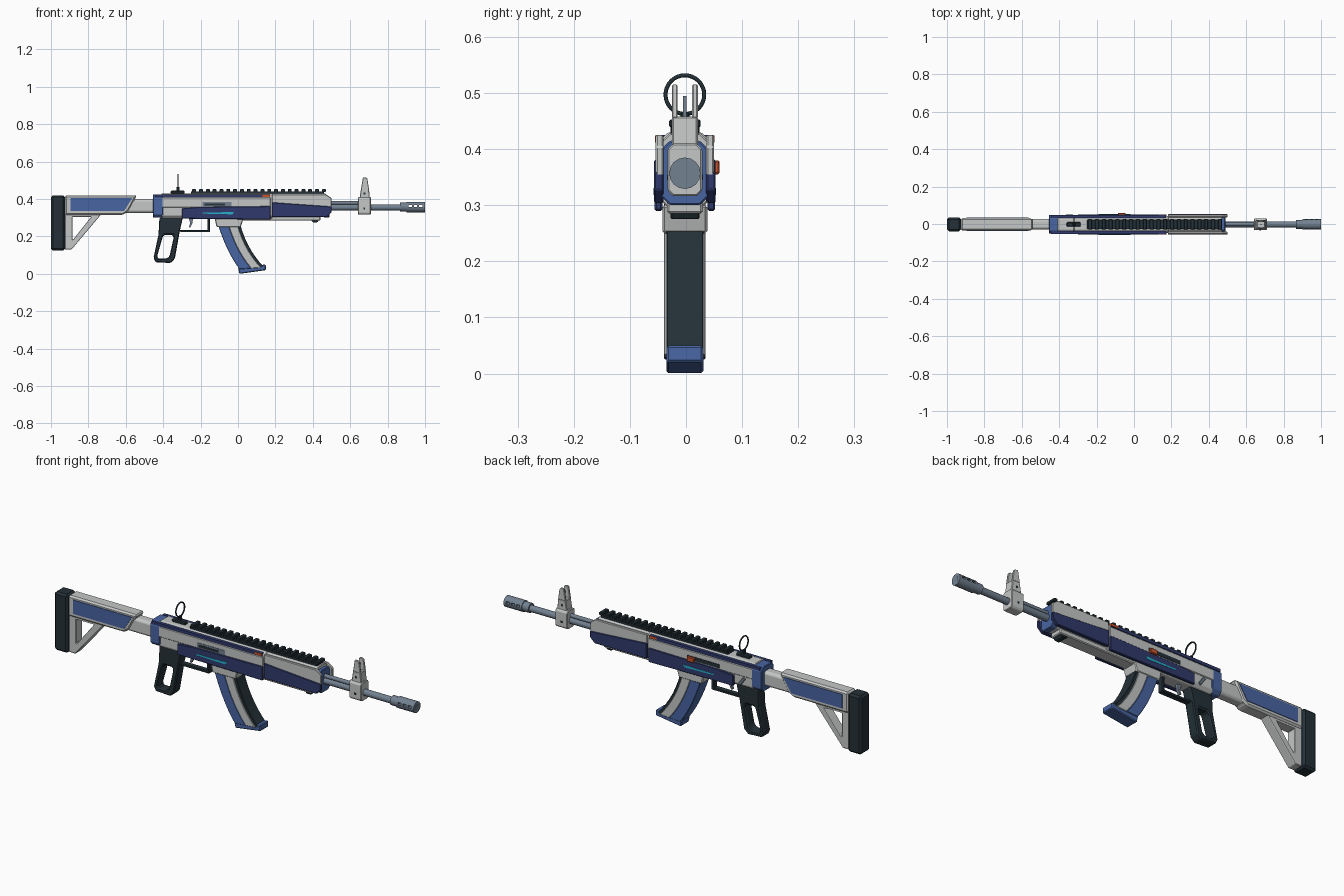
import bpy, bmesh, math
from mathutils import Matrix, Vector

if "Cube" in bpy.data.objects:
    bpy.data.objects.remove(bpy.data.objects["Cube"])

CY = -0.002  # centre plane of the body


def material(name, rgb):
    m = bpy.data.materials.new(name)
    m.use_nodes = True
    m.diffuse_color = (*rgb, 1)
    m.node_tree.nodes["Principled BSDF"].inputs["Base Color"].default_value = (*rgb, 1)
    return m


LIGHT = material("light grey", (0.56, 0.57, 0.57))
DARK = material("dark slate", (0.017, 0.03, 0.038))
BLUE = material("blue", (0.065, 0.13, 0.36))
NAVY = material("navy", (0.03, 0.042, 0.15))
STEEL = material("steel", (0.17, 0.22, 0.28))
ORANGE = material("orange", (0.6, 0.09, 0.025))
CYAN = material("cyan", (0.02, 0.42, 0.6))


def finish(name, bm, mat, bevel=0, smooth=False):
    bmesh.ops.recalc_face_normals(bm, faces=bm.faces[:])
    me = bpy.data.meshes.new(name)
    bm.to_mesh(me)
    bm.free()
    me.materials.append(mat)
    ob = bpy.data.objects.new(name, me)
    bpy.context.collection.objects.link(ob)
    if bevel:
        mod = ob.modifiers.new("Bevel", "BEVEL")
        mod.width, mod.segments, mod.limit_method = bevel, 1, "ANGLE"
    if smooth:
        bpy.ops.object.select_all(action="DESELECT")
        ob.select_set(True)
        bpy.context.view_layer.objects.active = ob
        bpy.ops.object.shade_smooth_by_angle(angle=math.radians(35))
    return ob


def extrude(name, coords, offset, mat, bevel=0):
    bm = bmesh.new()
    face = bm.faces.new([bm.verts.new(c) for c in coords])
    out = bmesh.ops.extrude_face_region(bm, geom=[face], use_keep_orig=True)
    bmesh.ops.translate(bm, vec=offset, verts=[v for v in out["geom"] if isinstance(v, bmesh.types.BMVert)])
    return finish(name, bm, mat, bevel)


def slab(name, outline, y0, y1, mat, bevel=0):
    """Side outline (x, z) given thickness from y0 to y1."""
    return extrude(name, [(x, CY + y0, z) for x, z in outline], (0, y1 - y0, 0), mat, bevel)


def block(name, x0, x1, z0, z1, hw, mat, bevel=0.004):
    return slab(name, [(x0, z0), (x1, z0), (x1, z1), (x0, z1)], -hw, hw, mat, bevel)


def pair(name, outline, y0, y1, mat, bevel=0):
    for side, s in (("left", 1), ("right", -1)):
        slab(f"{side}_{name}", outline, s * y0, s * y1, mat, bevel)


def rect(x0, x1, z0, z1):
    return [(x0, z0), (x1, z0), (x1, z1), (x0, z1)]


def octagon(name, x0, x1, hw, z0, z1, c, mat):
    """Chamfered cross-section run along x."""
    half = [(hw - c, z0), (hw, z0 + c), (hw, z1 - c), (hw - c, z1)]
    section = half + [(-y, z) for y, z in reversed(half)]
    return extrude(name, [(x0, CY + y, z) for y, z in section], (x1 - x0, 0, 0), mat, 0.003)


def rod(name, x0, x1, r, z, mat, r2=None, sides=16):
    bm = bmesh.new()
    spin = Matrix.Translation(((x0 + x1) / 2, CY, z)) @ Matrix.Rotation(math.pi / 2, 4, "Y")
    bmesh.ops.create_cone(bm, cap_ends=True, segments=sides, radius1=r, radius2=r2 or r,
                          depth=x1 - x0, matrix=spin)
    return finish(name, bm, mat, smooth=True)


def frame(name, outer, inner, hw, mat, bevel=0):
    """Slab with a window; both outlines have the same point count."""
    bm = bmesh.new()
    n = len(outer)
    rings = [[bm.verts.new((x, CY + y, z)) for x, z in pts]
             for pts, y in ((outer, -hw), (outer, hw), (inner, hw), (inner, -hw))]
    for k in range(4):
        a, b = rings[k], rings[(k + 1) % 4]
        for i in range(n):
            j = (i + 1) % n
            bm.faces.new((a[i], a[j], b[j], b[i]))
    return finish(name, bm, mat, bevel)


# Stock
block("butt_pad", -1, -0.925, 0.125, 0.42, 0.037, DARK, 0.01)
slab("stock_body", [(-0.925, 0.315), (-0.615, 0.315), (-0.585, 0.335), (-0.54, 0.42), (-0.925, 0.42)],
     -0.033, 0.033, LIGHT, 0.008)
pair("stock_panel", [(-0.895, 0.335), (-0.61, 0.335), (-0.565, 0.405), (-0.895, 0.405)], 0.03, 0.036, BLUE)
frame("stock_brace", [(-0.925, 0.13), (-0.89, 0.13), (-0.73, 0.32), (-0.925, 0.32)],
      [(-0.885, 0.185), (-0.88, 0.185), (-0.785, 0.305), (-0.885, 0.305)], 0.024, LIGHT, 0.003)
octagon("stock_tube", -0.6, -0.44, 0.028, 0.325, 0.4, 0.01, LIGHT)

# Receiver
octagon("receiver_cap", -0.455, -0.4, 0.05, 0.3, 0.425, 0.018, BLUE)
octagon("receiver_body", -0.41, 0.185, 0.046, 0.295, 0.43, 0.016, LIGHT)
pair("receiver_cover", rect(-0.41, 0.175, 0.355, 0.408), 0.04, 0.05, LIGHT, 0.003)
pair("receiver_shell", [(-0.3, 0.295), (0.175, 0.29), (0.175, 0.362), (-0.2, 0.358), (-0.3, 0.35)],
     0.04, 0.054, NAVY, 0.003)
pair("top_trim", rect(-0.445, 0.17, 0.41, 0.425), 0.035, 0.051, NAVY)
pair("glow_strip", [(-0.19, 0.322), (-0.03, 0.318), (-0.02, 0.331), (-0.1, 0.329), (-0.19, 0.329)],
     0.053, 0.0555, CYAN)
pair("orange_tab", rect(0.13, 0.17, 0.412, 0.424), 0.035, 0.053, ORANGE)
slab("ejection_port", rect(-0.19, -0.035, 0.36, 0.385), -0.052, -0.048, STEEL)
slab("ejection_slot", rect(-0.18, -0.07, 0.365, 0.376), -0.054, -0.05, DARK)
slab("bolt_track", rect(-0.22, -0.04, 0.363, 0.382), 0.048, 0.052, DARK)
slab("bolt_handle", rect(-0.085, -0.045, 0.355, 0.38), 0.045, 0.062, ORANGE, 0.003)
slab("selector_lever", [(-0.365, 0.345), (-0.35, 0.35), (-0.325, 0.315), (-0.335, 0.305)],
     0.044, 0.052, STEEL, 0.002)

# Handguard
octagon("handguard_core", 0.18, 0.47, 0.044, 0.305, 0.43, 0.018, LIGHT)
octagon("handguard_collar", 0.46, 0.488, 0.047, 0.3, 0.415, 0.02, BLUE)
pair("handguard_cover", [(0.182, 0.38), (0.5, 0.352), (0.5, 0.405), (0.47, 0.425), (0.182, 0.425)],
     0.038, 0.052, LIGHT, 0.003)
pair("handguard_shell", [(0.182, 0.304), (0.475, 0.304), (0.5, 0.328), (0.5, 0.36), (0.182, 0.382)],
     0.038, 0.055, NAVY, 0.003)
block("belly_strip", -0.1, 0.44, 0.285, 0.31, 0.032, LIGHT)
slab("belly_stop", [(0.38, 0.3), (0.4, 0.275), (0.425, 0.275), (0.44, 0.3)], -0.026, 0.026, DARK, 0.003)

# Top rail
block("rail_base", -0.25, 0.46, 0.425, 0.441, 0.026, DARK, 0.002)
for i in range(20):
    x = -0.245 + i * 0.0365
    block(f"rail_tooth_{i + 1}", x, x + 0.021, 0.438, 0.453, 0.028, DARK, 0.003)

# Rear ring sight
block("rear_sight_base", -0.36, -0.285, 0.428, 0.445, 0.012, DARK)
block("rear_sight_post", -0.328, -0.314, 0.44, 0.465, 0.008, DARK, 0.002)
bpy.ops.mesh.primitive_torus_add(location=(-0.321, CY, 0.497), rotation=(0, math.pi / 2, 0),
                                 major_radius=0.0345, minor_radius=0.0036,
                                 major_segments=32, minor_segments=8)
ring = bpy.context.object
ring.name = "rear_sight_ring"
ring.data.materials.append(DARK)
bpy.ops.object.shade_smooth()

# Barrel and muzzle
rod("barrel", 0.46, 0.9, 0.0165, 0.355, STEEL)
rod("gas_tube", 0.46, 0.66, 0.01, 0.379, STEEL)
rod("muzzle_collar", 0.865, 0.905, 0.024, 0.357, STEEL)
muzzle = rod("muzzle_brake", 0.9, 1.0, 0.028, 0.357, STEEL)
rod("muzzle_bore", 0.995, 1.001, 0.013, 0.357, STEEL, sides=8)
for i in range(3):
    x = 0.912 + i * 0.028
    cutter = block(f"vent_cutter_{i + 1}", x, x + 0.018, 0.357, 0.368, 0.06, STEEL, 0)
    cutter.hide_render = True
    cutter.hide_set(True)
    cutter.hide_viewport = True
    cut = muzzle.modifiers.new("Vent", "BOOLEAN")
    cut.operation, cut.object, cut.solver = "DIFFERENCE", cutter, "EXACT"

# Front sight
octagon("gas_block", 0.642, 0.71, 0.031, 0.316, 0.41, 0.01, LIGHT)
slab("front_sight_tower", [(0.65, 0.405), (0.705, 0.405), (0.7, 0.458), (0.658, 0.458)],
     -0.023, 0.023, LIGHT, 0.003)
pair("front_sight_wing", [(0.658, 0.455), (0.7, 0.455), (0.692, 0.508), (0.685, 0.515), (0.668, 0.515)],
     0.013, 0.023, LIGHT, 0.002)
block("front_sight_post", 0.676, 0.683, 0.455, 0.495, 0.003, STEEL, 0)
pair("sight_pin", rect(0.672, 0.682, 0.425, 0.435), 0.022, 0.024, DARK)
pair("block_pin", rect(0.67, 0.68, 0.345, 0.355), 0.03, 0.032, DARK)

# Pistol grip and trigger
frame("pistol_grip",
      [(-0.42, 0.3), (-0.295, 0.3), (-0.31, 0.235), (-0.338, 0.08), (-0.36, 0.058), (-0.44, 0.062),
       (-0.452, 0.085), (-0.425, 0.21)],
      [(-0.398, 0.207), (-0.348, 0.207), (-0.345, 0.19), (-0.366, 0.095), (-0.38, 0.082), (-0.428, 0.082),
       (-0.432, 0.095), (-0.405, 0.19)], 0.027, DARK, 0.006)
slab("trigger_guard", [(-0.315, 0.235), (-0.305, 0.223), (-0.15, 0.223), (-0.15, 0.3), (-0.163, 0.3),
                       (-0.163, 0.235)], -0.014, 0.014, DARK, 0.002)
slab("trigger", [(-0.265, 0.3), (-0.24, 0.3), (-0.244, 0.27), (-0.255, 0.248), (-0.263, 0.25), (-0.255, 0.272)],
     -0.007, 0.007, STEEL)

# Curved magazine, split across its width into strips
back = [Vector(p) for p in ((-0.108, 0.265), (-0.055, 0.13), (0.008, 0.025))]
front = [Vector(p) for p in ((0.012, 0.265), (0.062, 0.14), (0.14, 0.035))]


def curve(f, t):
    a, m, b = (p.lerp(q, f) for p, q in zip(back, front))
    ctrl = 2 * m - (a + b) / 2
    return (1 - t) ** 2 * a + 2 * t * (1 - t) * ctrl + t * t * b


def strip(name, f0, f1, hw, mat):
    steps = [i / 7 for i in range(8)]
    outline = [curve(f0, t) for t in steps] + [curve(f1, t) for t in reversed(steps)]
    slab(name, outline, -hw, hw, mat, 0.002)


strip("magazine_core", 0.03, 1, 0.033, DARK)
strip("magazine_back", 0, 0.47, 0.037, BLUE)
strip("magazine_side", 0.47, 0.87, 0.037, LIGHT)
slab("magazine_foot", [(0.0, 0.035), (0.008, 0), (0.15, 0.02), (0.148, 0.05)], -0.033, 0.033, BLUE, 0.004)
slab("magazine_well", [(-0.125, 0.3), (-0.115, 0.25), (0.015, 0.25), (0.03, 0.3)], -0.04, 0.04, LIGHT, 0.004)
